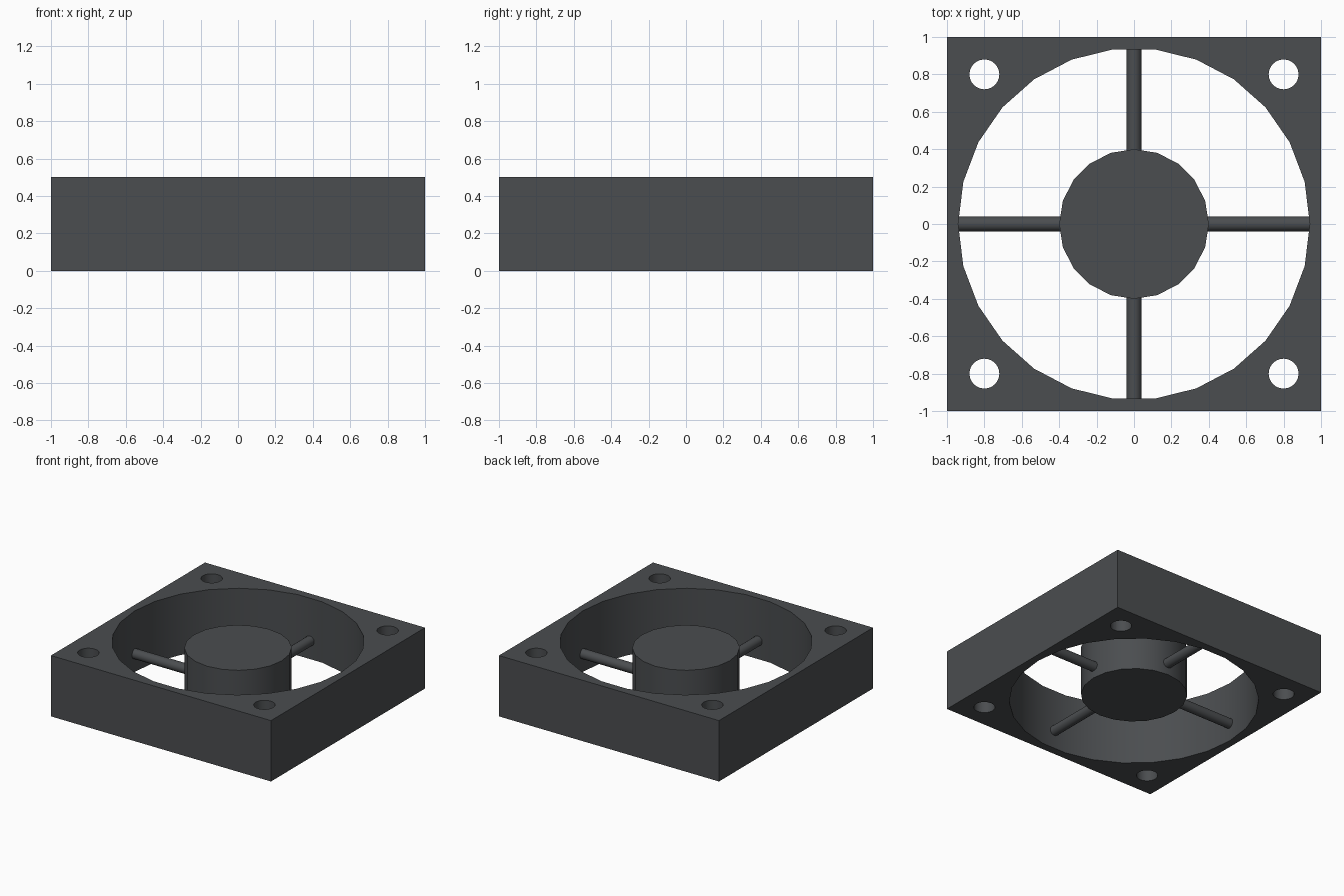
import bpy, bmesh, math
from mathutils import Matrix, Vector

if "Cube" in bpy.data.objects:
    bpy.data.objects.remove(bpy.data.objects["Cube"])

grey = bpy.data.materials.new("dark grey plastic")
grey.diffuse_color = (0.07, 0.075, 0.08, 1)
grey.use_nodes = True
grey.node_tree.nodes["Principled BSDF"].inputs["Base Color"].default_value = grey.diffuse_color


def make_object(name, bm):
    mesh = bpy.data.meshes.new(name)
    bm.to_mesh(mesh)
    bm.free()
    mesh.materials.append(grey)
    ob = bpy.data.objects.new(name, mesh)
    bpy.context.collection.objects.link(ob)
    return ob


def cylinder(name, radius, depth, segments, matrix):
    bm = bmesh.new()
    bmesh.ops.create_cone(bm, cap_ends=True, segments=segments, radius1=radius,
                          radius2=radius, depth=depth)
    # put a vertex exactly on the x axis
    first = min(bm.verts, key=lambda v: abs(math.atan2(v.co.y, v.co.x)))
    turn = -math.atan2(first.co.y, first.co.x)
    bm.transform(matrix @ Matrix.Rotation(turn, 4, 'Z'))
    return make_object(name, bm)


def smooth(ob):
    bpy.ops.object.select_all(action='DESELECT')
    ob.select_set(True)
    bpy.context.view_layer.objects.active = ob
    bpy.ops.object.shade_smooth_by_angle(angle=math.radians(35))


# square frame block
bm = bmesh.new()
bmesh.ops.create_cube(bm, size=1, matrix=Matrix.Translation((0, 0, 0.25)) @ Matrix.Diagonal((2, 2, 0.5, 1)))
frame = make_object("frame", bm)

# round opening and four screw holes cut through the frame
cutters = [cylinder("opening_cutter", 0.94, 1, 26, Matrix.Translation((0, 0, 0.25)))]
for x in (-0.8, 0.8):
    for y in (-0.8, 0.8):
        cutters.append(cylinder("screw_hole_cutter", 0.08, 1, 24, Matrix.Translation((x, y, 0.25))))
for cutter in cutters:
    mod = frame.modifiers.new("cut", 'BOOLEAN')
    mod.operation = 'DIFFERENCE'
    mod.solver = 'EXACT'
    mod.object = cutter
bpy.context.view_layer.update()
cut_mesh = bpy.data.meshes.new_from_object(frame.evaluated_get(bpy.context.evaluated_depsgraph_get()))
frame.modifiers.clear()
frame.data = cut_mesh
for cutter in cutters:
    bpy.data.objects.remove(cutter)
smooth(frame)

# central motor hub
smooth(cylinder("hub", 0.4, 0.4, 20, Matrix.Translation((0, 0, 0.25))))

# four round spokes from the hub to the frame
for i in range(4):
    place = (Matrix.Rotation(i * math.pi / 2, 4, 'Z') @ Matrix.Translation((0.66, 0, 0.15))
             @ Matrix.Rotation(math.pi / 2, 4, 'Y'))
    smooth(cylinder("spoke", 0.04, 0.56, 16, place))
